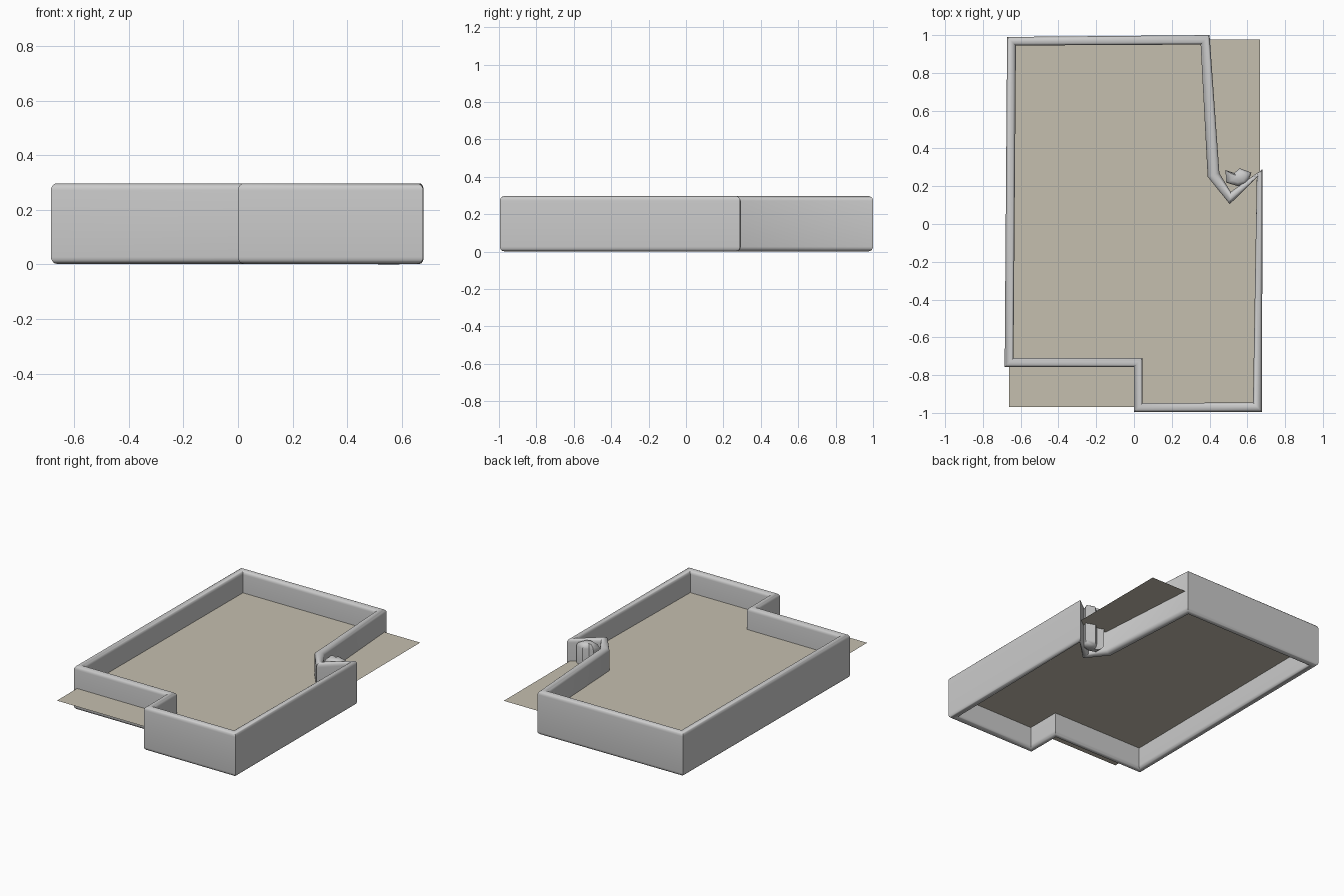
import bpy, bmesh, math

if "Cube" in bpy.data.objects:
    bpy.data.objects.remove(bpy.data.objects["Cube"])

H = 0.295


def make_object(name, bm):
    bmesh.ops.recalc_face_normals(bm, faces=bm.faces)
    me = bpy.data.meshes.new(name)
    bm.to_mesh(me)
    bm.free()
    ob = bpy.data.objects.new(name, me)
    bpy.context.collection.objects.link(ob)
    return ob


def smooth(ob, degrees):
    bpy.ops.object.select_all(action='DESELECT')
    ob.select_set(True)
    bpy.context.view_layer.objects.active = ob
    bpy.ops.object.shade_smooth_by_angle(angle=math.radians(degrees))


# Perimeter wall: rounded cross-section swept between outer and inner outlines
outer = [(-0.672, 0.99), (0.40, 1.0), (0.452, 0.27), (0.512, 0.17), (0.68, 0.29),
         (0.678, -0.995), (0.0, -0.995), (0.0, -0.757), (-0.685, -0.757)]
inner = [(-0.625, 0.945), (0.353, 0.95), (0.39, 0.25), (0.507, 0.105), (0.65, 0.245),
         (0.63, -0.945), (0.045, -0.948), (0.045, -0.71), (-0.638, -0.71)]

R, STEPS = 0.025, 5
profile = []
for ct, cz, start in ((0.52, H - R, 0), (0.48, H - R, 90), (0.48, R, 180), (0.52, R, 270)):
    for i in range(STEPS + 1):
        a = math.radians(start + 90 * i / STEPS)
        profile.append((ct + 0.48 * math.cos(a), cz + R * math.sin(a) + 0.002))

bm = bmesh.new()
rings = [[bm.verts.new((o[0] + (n[0] - o[0]) * t, o[1] + (n[1] - o[1]) * t, z))
          for t, z in profile] for o, n in zip(outer, inner)]
m = len(profile)
for i, a in enumerate(rings):
    b = rings[(i + 1) % len(rings)]
    for j in range(m):
        k = (j + 1) % m
        bm.faces.new((a[j], a[k], b[k], b[j]))
wall = make_object("perimeter_wall", bm)
smooth(wall, 50)

# Small crumpled wall stub standing in the notch
stub_outline = [(0.485, 0.285), (0.53, 0.27), (0.56, 0.295), (0.622, 0.272),
                (0.6, 0.215), (0.55, 0.2), (0.487, 0.22)]
cx, cy = 0.55, 0.245
bm = bmesh.new()
levels = []
for z, s in ((0.0, 0.55), (0.01, 0.85), (0.03, 1), (H - 0.03, 1), (H - 0.01, 0.85), (H, 0.55)):
    levels.append([bm.verts.new((cx + (x - cx) * s, cy + (y - cy) * s, z))
                   for x, y in stub_outline])
n = len(stub_outline)
for a, b in zip(levels, levels[1:]):
    for j in range(n):
        bm.faces.new((a[j], a[(j + 1) % n], b[(j + 1) % n], b[j]))
bm.faces.new(levels[0])
bm.faces.new(levels[-1])
stub = make_object("notch_stub", bm)
smooth(stub, 45)

# Thin floor sheet at half the wall height
bm = bmesh.new()
bm.faces.new([bm.verts.new((x, y, 0.15)) for x, y in
              ((-0.662, -0.97), (0.666, -0.97), (0.666, 0.976), (-0.662, 0.976))])
floor = make_object("floor", bm)
mat = bpy.data.materials.new("floor_beige")
mat.diffuse_color = (0.56, 0.52, 0.43, 1)
mat.use_nodes = True
mat.node_tree.nodes["Principled BSDF"].inputs["Base Color"].default_value = mat.diffuse_color
floor.data.materials.append(mat)
